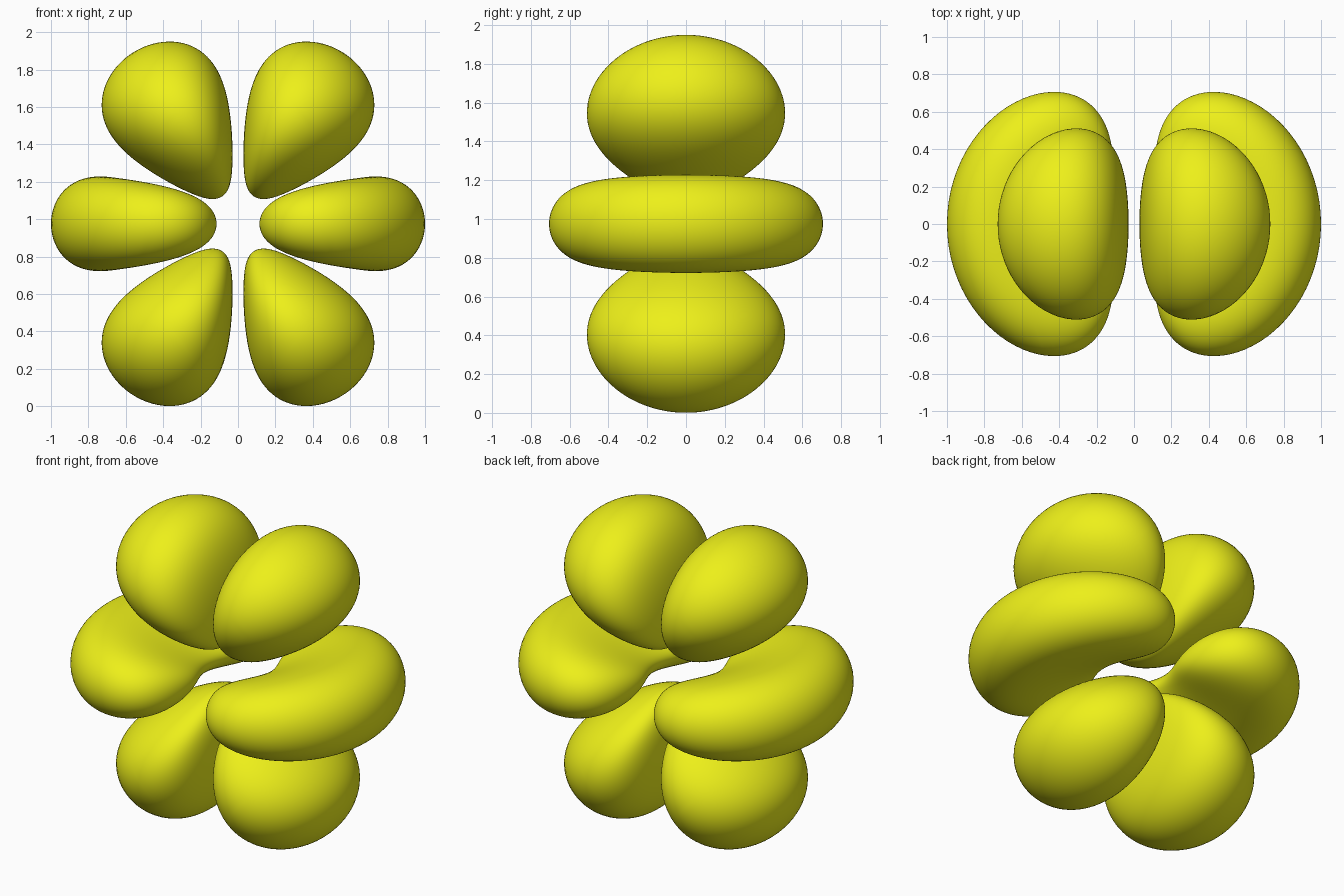
import bpy, bmesh, math

if "Cube" in bpy.data.objects:
    bpy.data.objects.remove(bpy.data.objects["Cube"])

K = 8.17          # radial decay, sets lobe thickness
CENTRE_Z = 0.975  # height of the middle of the model
R0 = 4 / K        # radius where the cloud is densest
CUTS = 35

mat = bpy.data.materials.new("yellow")
mat.diffuse_color = (0.85, 0.87, 0.01, 1)
mat.use_nodes = True
mat.node_tree.nodes["Principled BSDF"].inputs["Base Color"].default_value = mat.diffuse_color


def inside(r, dphi, lat, lat0, half):
    """True inside the lobe surface r^4 e^(-Kr) * |angular part| = level."""
    if r <= 0 or abs(dphi) >= math.pi / 2 or abs(lat - lat0) >= half or abs(lat) >= math.pi / 2:
        return False
    ang = abs(math.cos(dphi) * math.cos(lat) * (5 * math.sin(lat) ** 2 - 1))
    return r ** 4 * math.exp(K * (1 - r)) * ang > 1


def lobe(name, phi0, lat0, half):
    # Rounded cube, pushed out to the lobe surface in (radius, azimuth, latitude)
    bm = bmesh.new()
    bmesh.ops.create_cube(bm, size=2)
    bmesh.ops.subdivide_edges(bm, edges=bm.edges[:], cuts=CUTS, use_grid_fill=True)
    for v in bm.verts:
        d = v.co.copy()
        for i in range(3):
            d[i] = math.tan(d[i] * math.pi / 4)
        d.normalize()
        d.x, d.y, d.z = d.x * 0.55, d.y * 1.5, d.z * half
        lo, hi = 0.0, 2.0
        for _ in range(24):
            t = (lo + hi) / 2
            if inside(R0 + t * d.x, t * d.y, lat0 + t * d.z, lat0, half):
                lo = t
            else:
                hi = t
        r, phi, lat = R0 + lo * d.x, phi0 + lo * d.y, lat0 + lo * d.z
        v.co = (r * math.cos(lat) * math.cos(phi),
                r * math.cos(lat) * math.sin(phi),
                r * math.sin(lat) + CENTRE_Z)
    bmesh.ops.recalc_face_normals(bm, faces=bm.faces[:])
    for f in bm.faces:
        f.smooth = True
    me = bpy.data.meshes.new(name)
    bm.to_mesh(me)
    bm.free()
    me.materials.append(mat)
    bpy.context.collection.objects.link(bpy.data.objects.new(name, me))


NODE = math.asin(math.sqrt(1 / 5))     # latitude of the gap between lobes
PEAK = math.asin(math.sqrt(11 / 15))   # latitude of the upper lobe centres

# Curved middle lobe plus upper and lower rounded lobes on each side
for side, phi in (("right", 0), ("left", math.pi)):
    lobe("middle_lobe_" + side, phi, 0, NODE)
    lobe("upper_lobe_" + side, phi, PEAK, PEAK - NODE)
    lobe("lower_lobe_" + side, phi, -PEAK, PEAK - NODE)
